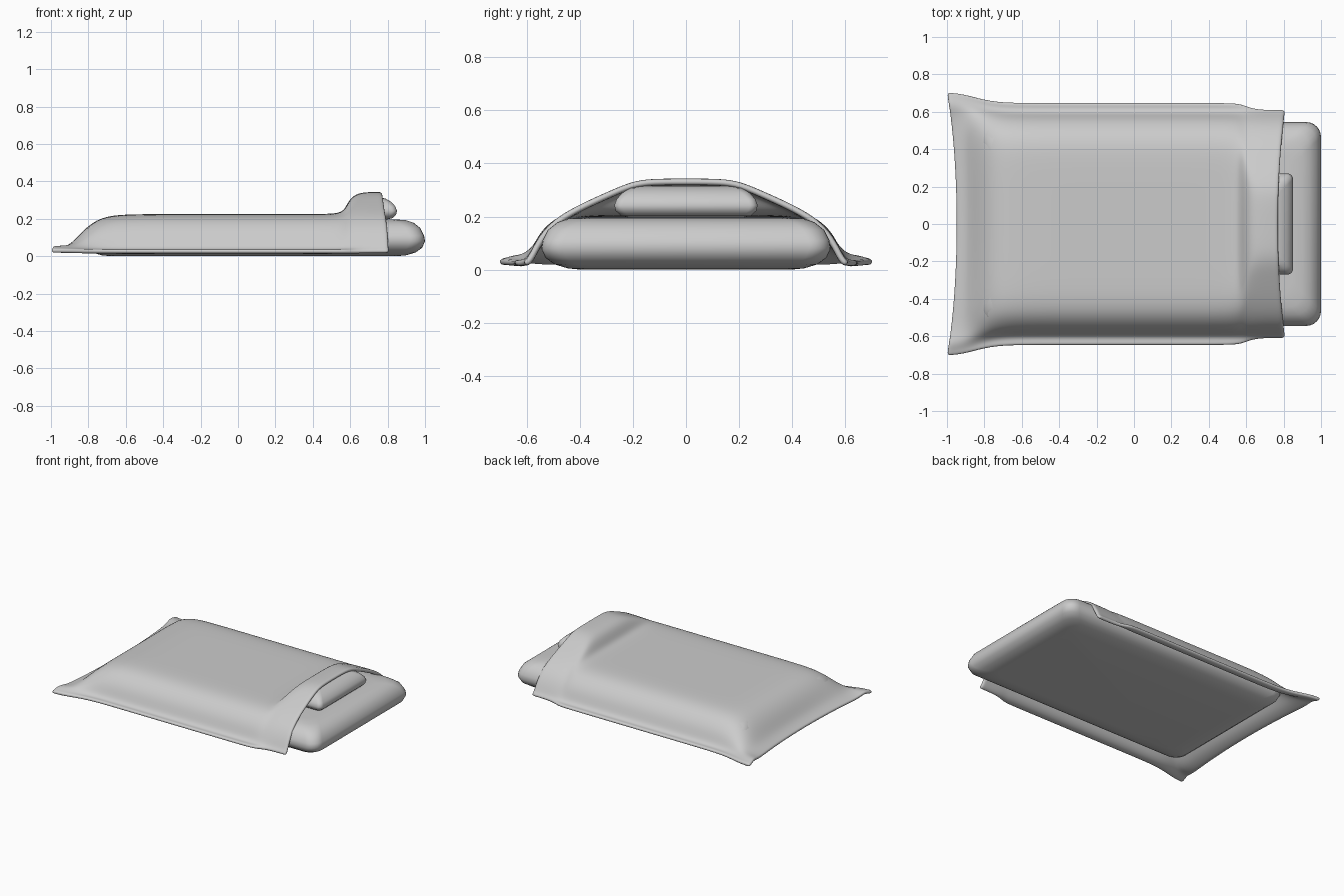
import bpy
import bmesh
import math

if "Cube" in bpy.data.objects:
    bpy.data.objects.remove(bpy.data.objects["Cube"], do_unlink=True)

grey = bpy.data.materials.new("plain_grey")
grey.use_nodes = True
grey.diffuse_color = (0.6, 0.6, 0.6, 1)
grey.node_tree.nodes["Principled BSDF"].inputs["Base Color"].default_value = (0.6, 0.6, 0.6, 1)


def finish(name, bm):
    bmesh.ops.recalc_face_normals(bm, faces=bm.faces)
    for f in bm.faces:
        f.smooth = True
    mesh = bpy.data.meshes.new(name)
    bm.to_mesh(mesh)
    bm.free()
    mesh.materials.append(grey)
    obj = bpy.data.objects.new(name, mesh)
    bpy.context.collection.objects.link(obj)
    return obj


def cushion(name, x0, x1, half_y, rings, radius):
    """Stack of rounded rectangles; rings are (inset, height)."""
    bm = bmesh.new()
    cx, half_x = (x0 + x1) / 2, (x1 - x0) / 2
    loops, steps = [], 7
    for inset, z in rings:
        loop = []
        for corner, (sx, sy) in enumerate(((1, 1), (-1, 1), (-1, -1), (1, -1))):
            for k in range(steps):
                a = (corner + k / (steps - 1)) * math.pi / 2
                loop.append(bm.verts.new((
                    cx + sx * (half_x - inset - radius) + radius * math.cos(a),
                    sy * (half_y - inset - radius) + radius * math.sin(a), z)))
        loops.append(loop)
    n = len(loops[0])
    for low, high in zip(loops, loops[1:]):
        for i in range(n):
            j = (i + 1) % n
            bm.faces.new((low[i], low[j], high[j], high[i]))
    bm.faces.new(loops[0][::-1])
    bm.faces.new(loops[-1])
    obj = finish(name, bm)
    return obj


# Mattress and pillow
cushion("mattress", -0.83, 1.0, 0.545,
        [(0.15, 0), (0.1, 0.005), (0.05, 0.02), (0.015, 0.045), (0, 0.08), (0.005, 0.11),
         (0.025, 0.15), (0.06, 0.178), (0.1, 0.192), (0.16, 0.197)], 0.08)
cushion("pillow", 0.6, 0.85, 0.27,
        [(0.06, 0.195), (0.025, 0.203), (0.005, 0.222), (0, 0.242), (0.008, 0.265),
         (0.03, 0.29), (0.06, 0.307), (0.09, 0.315)], 0.03)

# Blanket half sections (y, z): over the mattress, over the pillow, flat foot hem
body = [(0, .225), (.2, .225), (.36, .225), (.44, .215), (.5, .19),
        (.55, .14), (.575, .09), (.592, .05), (.615, .033), (.645, .04)]
raised = [(0, .343), (.1, .343), (.19, .338), (.28, .3), (.37, .26),
          (.46, .215), (.53, .16), (.575, .09), (.595, .045), (.615, .03)]
foot = [(0, .04), (.2, .04), (.36, .04), (.46, .04), (.52, .04),
        (.58, .045), (.62, .055), (.65, .055), (.68, .045), (.705, .04)]

# Stations along the blanket: x, blend to foot, blend to pillow
stations = [(-1, 1, 0), (-.97, .97, 0), (-.92, .86, 0), (-.87, .64, 0), (-.82, .4, 0),
            (-.76, .18, 0), (-.69, .05, 0), (-.58, 0, 0), (-.3, 0, 0), (0, 0, 0),
            (.3, 0, 0), (.48, 0, 0), (.56, 0, .06), (.6, 0, .4), (.64, 0, .74),
            (.69, 0, .95), (.75, 0, 1), (.79, 0, 1), (.82, 0, 1)]

bm = bmesh.new()
rows = []
for x, to_foot, to_pillow in stations:
    half = []
    for b, r, f in zip(body, raised, foot):
        y, z = (b[i] + to_foot * (f[i] - b[i]) + to_pillow * (r[i] - b[i]) for i in (0, 1))
        # Both open ends bow inward between their corners
        bow = 1 - (y / 0.71) ** 2
        half.append((x + bow * (0.05 * to_foot ** 2 - 0.05 * to_pillow), y, z))
    points = [(px, -py, pz) for px, py, pz in half[:0:-1]] + half
    rows.append([bm.verts.new(p) for p in points])
for a, b in zip(rows, rows[1:]):
    for i in range(len(a) - 1):
        bm.faces.new((a[i], b[i], b[i + 1], a[i + 1]))
blanket = finish("blanket", bm)
if blanket.data.polygons[len(blanket.data.polygons) // 2].normal.z < 0:
    blanket.data.flip_normals()
cloth = blanket.modifiers.new("cloth thickness", "SOLIDIFY")
cloth.thickness = 0.025
cloth.offset = -1
soft = blanket.modifiers.new("soft folds", "SUBSURF")
soft.levels = soft.render_levels = 2
